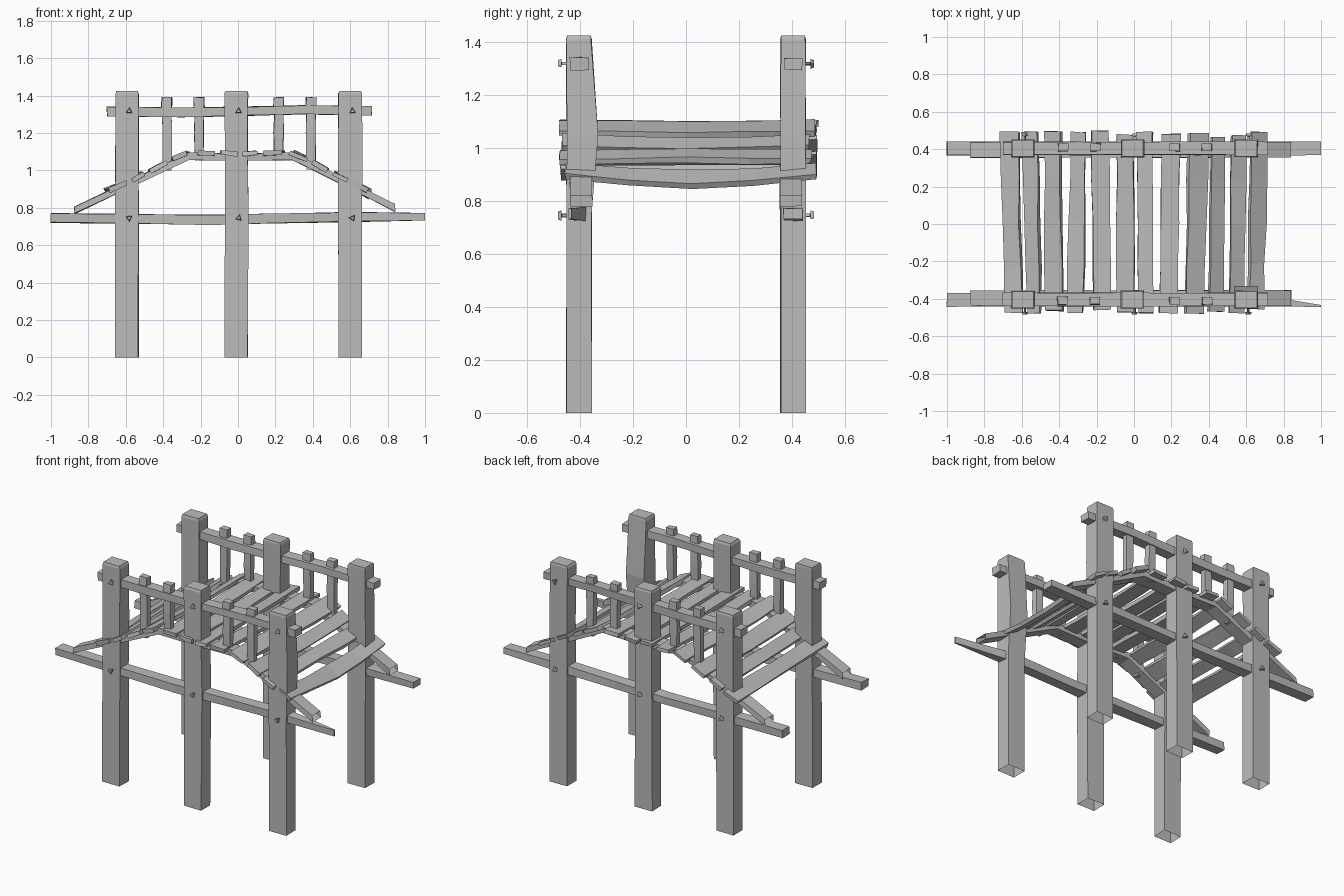
import bpy, bmesh, math, random
from mathutils import Vector

random.seed(4)
cube = bpy.data.objects.get("Cube")
if cube:
    bpy.data.objects.remove(cube)

wood = bpy.data.materials.new("grey_wood")
wood.use_nodes = True
GREY = (0.5, 0.5, 0.5, 1)
wood.diffuse_color = GREY
wood.node_tree.nodes["Principled BSDF"].inputs["Base Color"].default_value = GREY


def jit(a):
    return random.uniform(-a, a)


def loft(name, rings, cap_start=True, cap_end=True):
    """Skin a list of equal rings of points into one flat-shaded part."""
    bm = bmesh.new()
    rows = [[bm.verts.new(p) for p in ring] for ring in rings]
    n = len(rows[0])
    for a, b in zip(rows, rows[1:]):
        for i in range(n):
            j = (i + 1) % n
            bm.faces.new((a[i], a[j], b[j], b[i]))
    if cap_start:
        bm.faces.new(rows[0][::-1])
    if cap_end:
        bm.faces.new(rows[-1])
    bmesh.ops.recalc_face_normals(bm, faces=bm.faces)
    mesh = bpy.data.meshes.new(name)
    bm.to_mesh(mesh)
    bm.free()
    mesh.materials.append(wood)
    obj = bpy.data.objects.new(name, mesh)
    bpy.context.collection.objects.link(obj)
    return obj


def ring(centre, u, v, wobble=0.0):
    """Rectangle around a centre with half-axes u and v."""
    c, u, v = Vector(centre), Vector(u), Vector(v)
    pts = [c - u - v, c + u - v, c + u + v, c - u + v]
    return [p + Vector((jit(wobble), jit(wobble), jit(wobble))) for p in pts]


def beam(name, path, hy, hz, wobble=0.003, caps=True):
    """Timber running along x with upright ends."""
    return loft(name, [ring(p, (0, hy, 0), (0, 0, hz), wobble) for p in path], caps, caps)


ARCH = [(-0.875, 0.785), (-0.58, 0.925), (-0.26, 1.075), (0.0, 1.07),
        (0.29, 1.075), (0.57, 0.935), (0.84, 0.798)]


def arch(x):
    """Height and slope of the walkway at x."""
    for (x0, z0), (x1, z1) in zip(ARCH, ARCH[1:]):
        if x <= x1:
            s = (z1 - z0) / (x1 - x0)
            return z0 + s * (x - x0), s
    return ARCH[-1][1], 0


POSTS = (-0.594, -0.008, 0.6)
for side, s in (("front", -1), ("back", 1)):
    y = 0.404 * s

    # Posts, open underneath
    for i, x in enumerate(POSTS):
        worn = side == "front" and i == 2
        rings = []
        for z in (0, 0.75, 1.05, 1.41):
            grow = 0.012 if worn and z == 1.05 else 0
            rings.append(ring((x + jit(0.002), y + grow, z), (0.062 + grow / 3, 0, 0),
                              (0, 0.047 + grow, 0), 0.002))
        rings.append(ring((x, y, 1.425), (0.057, 0, 0), (0, 0.044, 0)))
        for p in rings[0]:
            p.z = 0
        loft(f"{side}_post_{i + 1}", rings, cap_start=False)

        # Three-sided nails in the upper and lower rails
        for label, z in (("upper", 1.317), ("lower", 0.745)):
            turn = random.random() * math.tau
            rings = []
            for r, d in ((0.007, 0.43), (0.007, 0.469), (0.02, 0.47), (0.014, 0.484)):
                rings.append([(x + 0.012 + r * math.cos(turn + k * math.tau / 3), s * d,
                               z + r * math.sin(turn + k * math.tau / 3)) for k in range(3)])
            loft(f"{side}_{label}_nail_{i + 1}", rings)

    # Hand rail, lower beam and arched stringer
    beam(f"{side}_hand_rail", [(-0.70, y, 1.315), (-0.3, y, 1.31), (0.0, y, 1.315),
                               (0.35, y, 1.325), (0.715, y, 1.317)], 0.035, 0.024)
    low = [(-1, y, 0.746), (-0.6, y, 0.74), (-0.15, y, 0.735), (0.2, y, 0.742), (0.6, y, 0.75)]
    rings = [ring(p, (0, 0.036, 0), (0, 0, 0.025), 0.003) for p in low]
    if side == "front":
        rings.append(ring((1, -0.438, 0.752), (0, 0.005, 0), (0, 0, 0.02)))
    else:
        rings.append(ring((1, y, 0.752), (0, 0.036, 0), (0, 0, 0.02)))
    loft(f"{side}_lower_beam", rings)
    beam(f"{side}_stringer", [(x, 0.397 * s, z) for x, z in ARCH], 0.042, 0.019, 0.003, False)

    # Balusters with a wider block at the top
    for i, x in enumerate((-0.38, -0.207, 0.218, 0.39)):
        foot = arch(x)[0] - 0.02
        rings = [ring((x + jit(0.003), 0.41 * s, z), (w, 0, 0), (0, w * 0.75, 0), 0.002)
                 for z, w in ((foot, 0.022), (1.2, 0.026), (1.33, 0.024), (1.335, 0.028), (1.39, 0.027))]
        loft(f"{side}_baluster_{i + 1}", rings)

# Worn deck planks following the arch
PLANKS = [(-0.645, 0.1), (-0.535, 0.08), (-0.42, 0.1), (-0.297, 0.09), (-0.177, 0.095),
          (-0.048, 0.095), (0.062, 0.08), (0.192, 0.095), (0.325, 0.105),
          (0.433, 0.085), (0.545, 0.085), (0.65, 0.095)]
for i, (x, w) in enumerate(PLANKS):
    z, slope = arch(x)
    angle = math.atan(slope) + jit(0.07)
    along = Vector((math.cos(angle), 0, math.sin(angle)))
    up = Vector((-math.sin(angle), 0, math.cos(angle)))
    sag = 0.03 if i == len(PLANKS) - 1 else random.uniform(-0.004, 0.012)
    skew = jit(0.012)
    ends = (-0.465 + jit(0.02), 0.48 + jit(0.02))
    rings = []
    for t in (0, 0.25, 0.5, 0.75, 1):
        yy = ends[0] + t * (ends[1] - ends[0])
        c = Vector((x + skew * (t - 0.5) * 2, yy, z)) + up * 0.02
        c.z -= sag * math.sin(math.pi * t)
        half = w / 2 * (1 + jit(0.1))
        rings.append(ring(c, along * half, up * 0.012, 0.004))
    loft(f"deck_plank_{i + 1}", rings)
